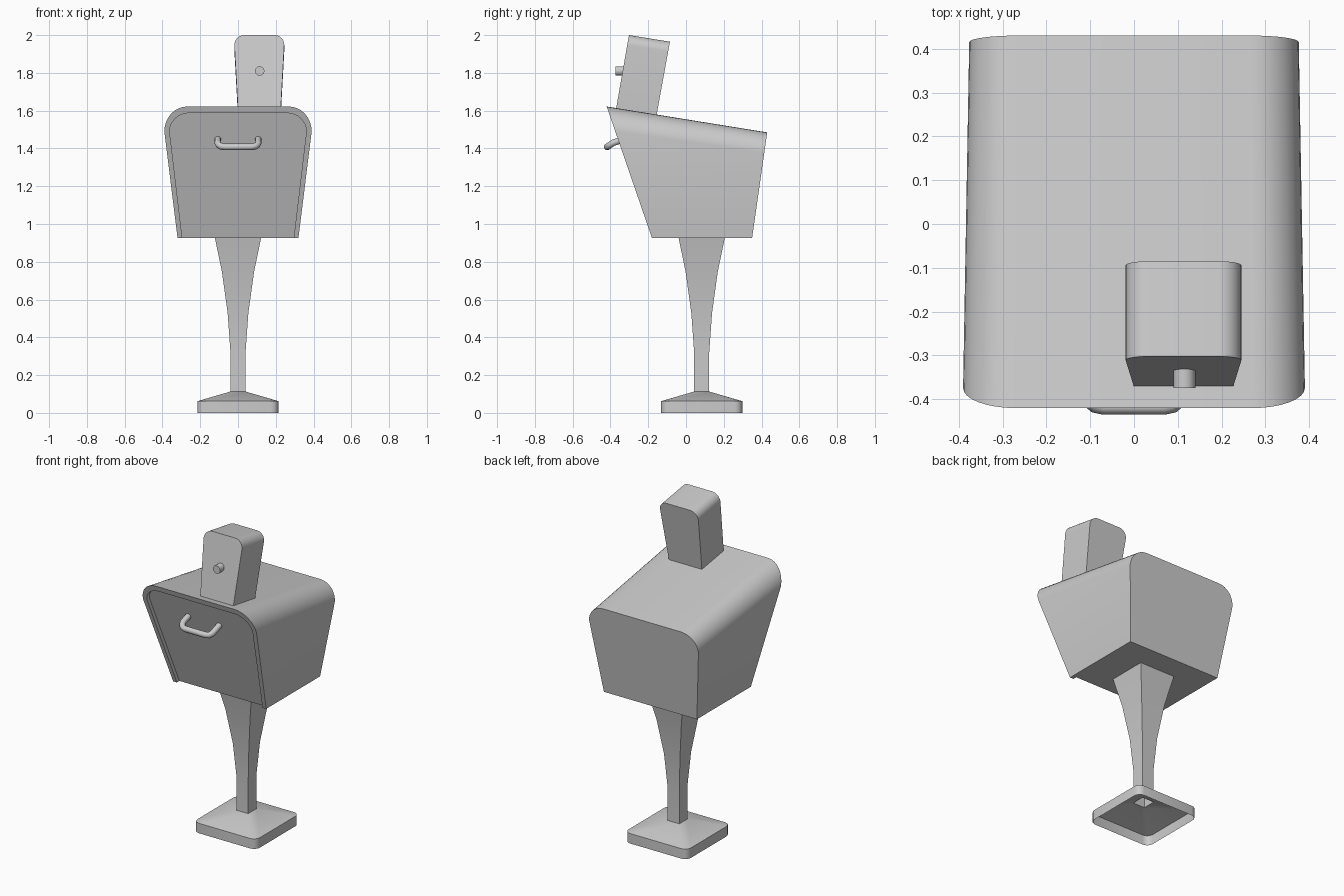
import bpy, bmesh, math
from mathutils import Matrix, Vector

cube = bpy.data.objects.get("Cube")
if cube:
    bpy.data.objects.remove(cube)

grey = bpy.data.materials.new("light_grey")
grey.use_nodes = True
grey.diffuse_color = (0.6, 0.6, 0.6, 1)
grey.node_tree.nodes["Principled BSDF"].inputs["Base Color"].default_value = (0.6, 0.6, 0.6, 1)


def finish(obj, angle=30):
    if not obj.data.materials:
        obj.data.materials.append(grey)
    bpy.ops.object.select_all(action='DESELECT')
    obj.select_set(True)
    bpy.context.view_layer.objects.active = obj
    bpy.ops.object.shade_smooth_by_angle(angle=math.radians(angle))


def make(name, bm):
    bmesh.ops.remove_doubles(bm, verts=bm.verts, dist=1e-5)
    bmesh.ops.recalc_face_normals(bm, faces=bm.faces)
    mesh = bpy.data.meshes.new(name)
    bm.to_mesh(mesh)
    bm.free()
    obj = bpy.data.objects.new(name, mesh)
    bpy.context.collection.objects.link(obj)
    finish(obj)


def loft(bm, loops, closed):
    """Skin a row of point loops and return their vertices."""
    rows = [[bm.verts.new(p) for p in loop] for loop in loops]
    n = len(rows[0])
    for a, b in zip(rows, rows[1:]):
        for i in range(n if closed else n - 1):
            j = (i + 1) % n
            bm.faces.new((a[i], a[j], b[j], b[i]))
    return rows


def arch(cx, w0, w1, flat, start, top, low, high, steps=8):
    """Round-topped outline on the slanted plane from low to high, both (y, z)."""
    half = [(w0, 0)]
    for i in range(steps + 1):
        a = math.pi / 2 * i / steps
        half.append((flat + (w1 - flat) * math.cos(a), start + (top - start) * math.sin(a)))
    pts = half + [(-x, t) for x, t in reversed(half)]
    return [Vector((cx + x, low[0] + (high[0] - low[0]) * t, low[1] + (high[1] - low[1]) * t))
            for x, t in pts]


# Box with a recessed door that runs out at the bottom
front = ((-0.18, 0.925), (-0.42, 1.622))
back = ((0.35, 0.925), (0.43, 1.485))
rim = arch(0, 0.295, 0.362, 0.26, 0.81, 0.95, *front)
door = [p + Vector((0, 0.025, 0)) for p in rim]
bm = bmesh.new()
rows = loft(bm, [arch(0, 0.32, 0.376, 0.265, 0.81, 1, *back),
                 arch(0, 0.32, 0.39, 0.27, 0.81, 1, *front), rim, door], False)
bm.faces.new(rows[0])
bm.faces.new(rows[-1])
bm.faces.new([r[0] for r in rows] + [r[-1] for r in reversed(rows)])
make("box", bm)

# Upright block on the lid
bm = bmesh.new()
rows = loft(bm, [arch(0.113, 0.113, 0.132, 0.08, 0.87, 1, (-0.372, 1.6), (-0.302, 2.0)),
                 arch(0.113, 0.113, 0.132, 0.08, 0.87, 1, (-0.157, 1.57), (-0.085, 1.965))], True)
bm.faces.new(rows[0])
bm.faces.new(rows[-1])
make("upright_block", bm)

# Knob on the block
bm = bmesh.new()
bmesh.ops.create_cone(bm, cap_ends=True, segments=16, radius1=0.025, radius2=0.025, depth=0.045,
                      matrix=Matrix.Translation((0.115, -0.352, 1.81)) @ Matrix.Rotation(math.pi / 2, 4, 'X'))
make("knob", bm)


# Stand: open base plate and flared square leg in one skin
def square(half, radius, z, steps=4):
    pts = []
    for q in range(4):
        for i in range(steps + 1):
            a = math.pi / 2 * (q + i / steps)
            corner = math.pi / 2 * q + math.pi / 4
            c = (half - radius) * math.sqrt(2)
            pts.append((c * math.cos(corner) + radius * math.cos(a),
                        0.083 + c * math.sin(corner) + radius * math.sin(a), z))
    return pts


sections = [(0.215, 0.04, 0), (0.215, 0.04, 0.062), (0.04, 0, 0.113), (0.04, 0, 0.32),
            (0.055, 0, 0.53), (0.085, 0, 0.746), (0.122, 0, 0.925)]
bm = bmesh.new()
loft(bm, [square(*s) for s in sections], True)
bmesh.ops.dissolve_degenerate(bm, dist=1e-5, edges=bm.edges)
make("stand", bm)

# Bent tube handle
curve = bpy.data.curves.new("handle", 'CURVE')
curve.dimensions = '3D'
curve.bevel_depth = 0.018
curve.bevel_resolution = 3
curve.use_fill_caps = True
half = [(0.107, -0.33, 1.449), (0.107, -0.385, 1.43), (0.102, -0.402, 1.419),
        (0.09, -0.413, 1.411), (0.07, -0.417, 1.408)]
path = half + [(-x, y, z) for x, y, z in reversed(half)]
spline = curve.splines.new('POLY')
spline.points.add(len(path) - 1)
for point, co in zip(spline.points, path):
    point.co = (*co, 1)
handle = bpy.data.objects.new("handle", curve)
bpy.context.collection.objects.link(handle)
curve.materials.append(grey)
bpy.ops.object.select_all(action='DESELECT')
handle.select_set(True)
bpy.context.view_layer.objects.active = handle
bpy.ops.object.convert(target='MESH')
finish(bpy.context.object, 40)
